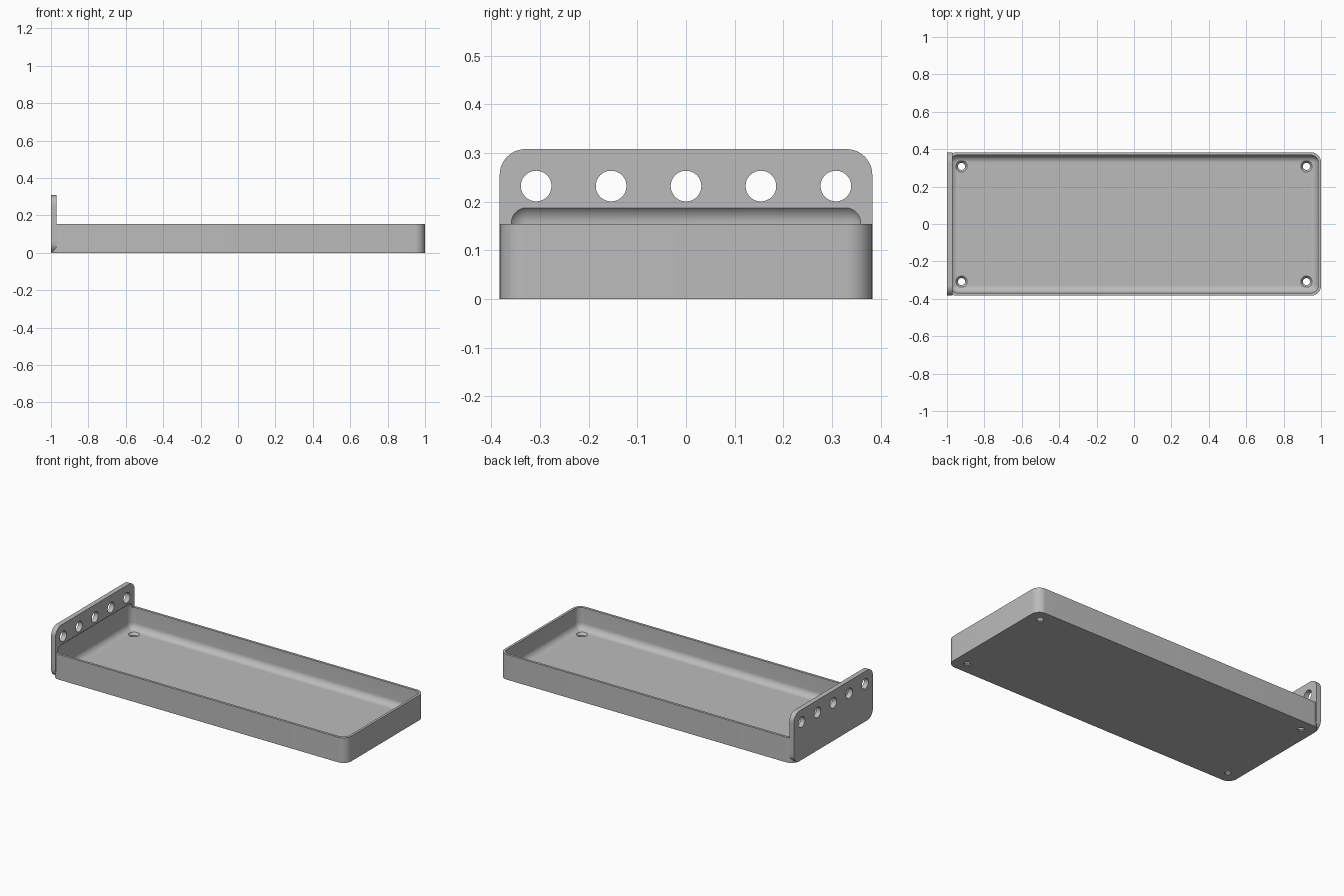
import bpy, bmesh, math
from mathutils import Matrix, Vector

cube = bpy.data.objects.get("Cube")
if cube:
    bpy.data.objects.remove(cube)

HALF_Y, WALL, RIM, PLATE_TOP = 0.383, 0.015, 0.154, 0.308
PLATE_X = -0.97
FLOOR = 0.02

grey = bpy.data.materials.new("matte grey")
grey.use_nodes = True
grey.diffuse_color = (0.5, 0.5, 0.5, 1)
grey.node_tree.nodes["Principled BSDF"].inputs["Base Color"].default_value = (0.5, 0.5, 0.5, 1)


def add_object(name, bm):
    bmesh.ops.recalc_face_normals(bm, faces=bm.faces)
    mesh = bpy.data.meshes.new(name)
    bm.to_mesh(mesh)
    bm.free()
    mesh.materials.append(grey)
    obj = bpy.data.objects.new(name, mesh)
    bpy.context.collection.objects.link(obj)
    return obj


def rounded_box(name, low, high, radius, axis=None):
    """Box with rounded edges: all of them, or only those along one axis."""
    low, high = Vector(low), Vector(high)
    bm = bmesh.new()
    bmesh.ops.create_cube(bm, size=1)
    bmesh.ops.scale(bm, vec=high - low, verts=bm.verts)
    bmesh.ops.translate(bm, vec=(low + high) / 2, verts=bm.verts)
    edges = [e for e in bm.edges if axis is None
             or abs((e.verts[0].co - e.verts[1].co)[axis]) > 1e-4]
    bmesh.ops.bevel(bm, geom=edges, offset=radius, segments=12,
                    profile=0.5, affect='EDGES')
    return add_object(name, bm)


def cone(bm, r1, r2, depth, matrix):
    bmesh.ops.create_cone(bm, cap_ends=True, segments=48, radius1=r1,
                          radius2=r2, depth=depth, matrix=matrix)


def combine(target, tool, operation):
    """Apply a boolean and drop the tool."""
    mod = target.modifiers.new(operation.lower(), 'BOOLEAN')
    mod.operation, mod.object, mod.solver = operation, tool, 'EXACT'
    bpy.ops.object.select_all(action='DESELECT')
    bpy.context.view_layer.objects.active = target
    target.select_set(True)
    bpy.ops.object.modifier_apply(modifier=mod.name)
    bpy.data.objects.remove(tool)


# Tray body and upright end plate
tray = rounded_box("tray", (-1, -HALF_Y, 0), (1, HALF_Y, RIM), 0.053, axis=2)
plate = rounded_box("end_plate", (-1, -HALF_Y, 0),
                    (PLATE_X, HALF_Y, PLATE_TOP), 0.053, axis=0)
combine(tray, plate, 'UNION')

# Rounded hollow, which also bites slightly into the end plate
inner_x, inner_y = 1 - WALL, HALF_Y - WALL
hollow = rounded_box("hollow_cutter", (-inner_x, -inner_y, FLOOR),
                     (inner_x, inner_y, 0.196), 0.04)
combine(tray, hollow, 'DIFFERENCE')

# Row of round holes through the end plate
bm = bmesh.new()
for i in range(-2, 3):
    cone(bm, 0.0315, 0.0315, 0.1, Matrix.Translation((-0.985, i * 0.154, 0.232))
         @ Matrix.Rotation(math.pi / 2, 4, 'Y'))
combine(tray, add_object("plate_hole_cutter", bm), 'DIFFERENCE')

# Screw holes in the floor corners, then their countersinks
corners = [(x, y) for x in (-0.922, 0.922) for y in (-0.308, 0.308)]
for r1, r2, low, high in ((0.019, 0.019, -0.05, 0.05),
                          (0.019, 0.031, 0.006, FLOOR + 0.001)):
    bm = bmesh.new()
    for x, y in corners:
        cone(bm, r1, r2, high - low, Matrix.Translation((x, y, (low + high) / 2)))
    combine(tray, add_object("screw_hole_cutter", bm), 'DIFFERENCE')

# Smooth the fillets and keep the rims sharp
tray.name = "tray_with_end_plate"
bpy.ops.object.select_all(action='DESELECT')
bpy.context.view_layer.objects.active = tray
tray.select_set(True)
bpy.ops.object.shade_smooth_by_angle(angle=math.radians(30))
